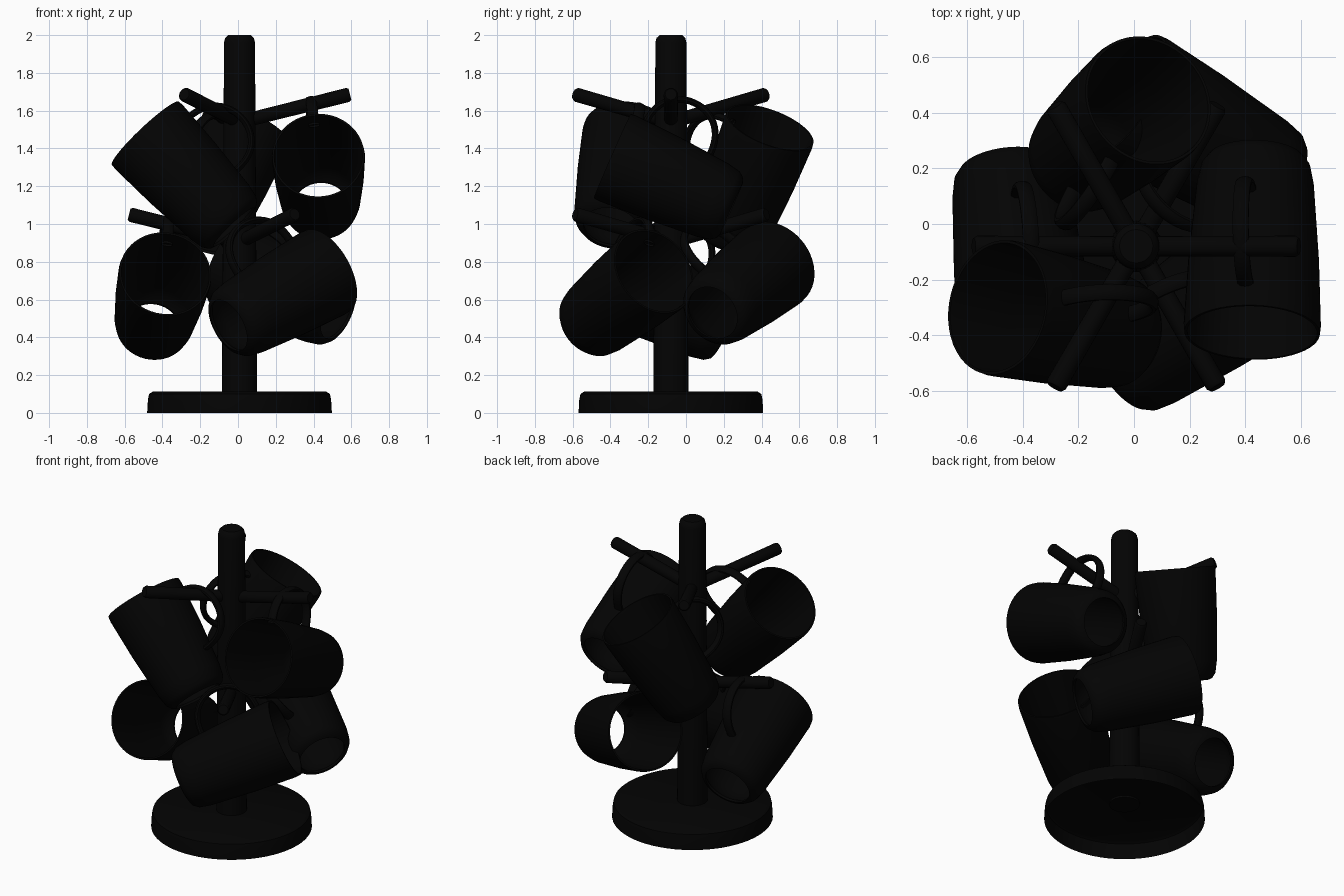
import bpy, bmesh, math
from mathutils import Vector, Matrix

if "Cube" in bpy.data.objects:
    bpy.data.objects.remove(bpy.data.objects["Cube"])

black = bpy.data.materials.new("matte_black")
COLOR = (0.001, 0.001, 0.001, 1)
black.use_nodes = True
black.diffuse_color = COLOR
for node in black.node_tree.nodes:
    if node.type == 'BSDF_PRINCIPLED':
        node.inputs["Base Color"].default_value = COLOR

AXIS = Vector((0.008, -0.08, 0))
MUG_LENGTH = 0.69


def add_mesh(name, bm, matrix):
    """Turn a bmesh into a smooth shaded object."""
    bmesh.ops.recalc_face_normals(bm, faces=bm.faces[:])
    mesh = bpy.data.meshes.new(name)
    bm.to_mesh(mesh)
    bm.free()
    mesh.materials.append(black)
    obj = bpy.data.objects.new(name, mesh)
    obj.matrix_world = matrix
    bpy.context.collection.objects.link(obj)
    bpy.ops.object.select_all(action='DESELECT')
    obj.select_set(True)
    bpy.context.view_layer.objects.active = obj
    bpy.ops.object.shade_smooth_by_angle(angle=math.radians(40))
    return obj


def lathe(name, profile, matrix, steps=48, closed=False):
    """Spin a (radius, height) profile around local z."""
    bm = bmesh.new()
    verts = [bm.verts.new((r, 0, z)) for r, z in profile]
    edges = [bm.edges.new(pair) for pair in zip(verts, verts[1:])]
    if closed:
        edges.append(bm.edges.new((verts[-1], verts[0])))
    bmesh.ops.spin(bm, geom=verts + edges, cent=(0, 0, 0), axis=(0, 0, 1),
                   angle=math.tau, steps=steps)
    bmesh.ops.remove_doubles(bm, verts=bm.verts[:], dist=0.0001)
    return add_mesh(name, bm, matrix)


def strap(name, path, matrix, half_width, half_thick, sides=10):
    """Sweep an oval section along a path in the local xz plane."""
    bm = bmesh.new()
    rings = []
    for i, p in enumerate(path):
        t = (path[min(i + 1, len(path) - 1)] - path[max(i - 1, 0)]).normalized()
        out = Vector((t.z, 0, -t.x))
        ring = []
        for k in range(sides):
            a = math.tau * k / sides
            ring.append(bm.verts.new(p + out * half_thick * math.cos(a)
                                     + Vector((0, half_width * math.sin(a), 0))))
        rings.append(ring)
    for a, b in zip(rings, rings[1:]):
        for k in range(sides):
            n = (k + 1) % sides
            bm.faces.new((a[k], a[n], b[n], b[k]))
    return add_mesh(name, bm, matrix)


# Stand: hollow round foot and tapered pole
stand = Matrix.Translation(AXIS)
lathe("stand_base", [(0.489, 0), (0.485, 0.07), (0.479, 0.1), (0.46, 0.112),
                     (0, 0.112)], stand, 64)
lathe("stand_pole", [(0, 0.1), (0.093, 0.1), (0.092, 0.3), (0.082, 1.96),
                     (0.076, 1.985), (0.06, 2), (0, 2)], stand, 32)

# Pegs: two tiers of three, rising outwards
PEG_RISE = 0.25


def peg_point(angle, height, distance):
    a = math.radians(angle)
    return AXIS + Vector((math.cos(a) * distance, math.sin(a) * distance,
                          height + PEG_RISE * distance))


tiers = {"upper": (1.54, (0, 120, 240)), "lower": (0.905, (60, 180, 300))}
for tier, (height, angles) in tiers.items():
    for angle in angles:
        start, end = peg_point(angle, height, 0.03), peg_point(angle, height, 0.585)
        span = end - start
        turn = span.to_track_quat('Z', 'Y').to_matrix().to_4x4()
        length = span.length
        lathe(f"{tier}_peg_{angle}", [(0, 0), (0.036, 0), (0.038, length - 0.012),
              (0.03, length), (0, length)], Matrix.Translation(start) @ turn, 20)

# Mugs: tier, peg angle, hanging distance, rim centre, base to rim direction
mugs = [
    ("upper", 0, 0.38, (0.425, -0.39, 1.36), (-0.02, -0.92, 0.405)),
    ("upper", 120, 0.26, (0.05, 0.445, 1.51), (0.38, 0.33, 0.86)),
    ("upper", 240, 0.2, (-0.49, -0.3, 1.48), (-0.68, 0.14, 0.72)),
    ("lower", 60, 0.2, (-0.025, 0.465, 0.785), (-0.8, 0.47, 0.37)),
    ("lower", 180, 0.38, (-0.385, -0.41, 0.735), (0.1, -0.89, 0.42)),
    ("lower", 300, 0.2, (0.47, -0.17, 0.75), (0.76, 0.515, 0.42)),
]
# Thin walled body, open through the foot
body = [(0.148, 0), (0.175, 0.01), (0.197, 0.04), (0.211, 0.11), (0.235, 0.4),
        (0.247, 0.66), (0.244, MUG_LENGTH), (0.234, MUG_LENGTH), (0.231, 0.66),
        (0.217, 0.4), (0.193, 0.11), (0.178, 0.05), (0.148, 0.015)]

for tier, angle, hang, rim, direction in mugs:
    n = Vector(direction).normalized()
    rim = Vector(rim)
    middle = rim - n * MUG_LENGTH / 2
    u = peg_point(angle, tiers[tier][0], hang) - middle
    u = (u - n * u.dot(n)).normalized()
    v = n.cross(u)
    place = Matrix((u, v, n)).transposed().to_4x4()
    place.translation = rim - n * MUG_LENGTH
    lathe(f"{tier}_mug_{angle}", body, place, 48, closed=True)
    # Handle arch reaching from the wall out over the peg
    path = []
    for i in range(25):
        a = math.pi * i / 24
        path.append(Vector((0.215 + 0.22 * math.sin(a) ** 0.8, 0,
                            0.41 - 0.19 * math.cos(a))))
    strap(f"{tier}_mug_handle_{angle}", path, place, 0.03, 0.018)
